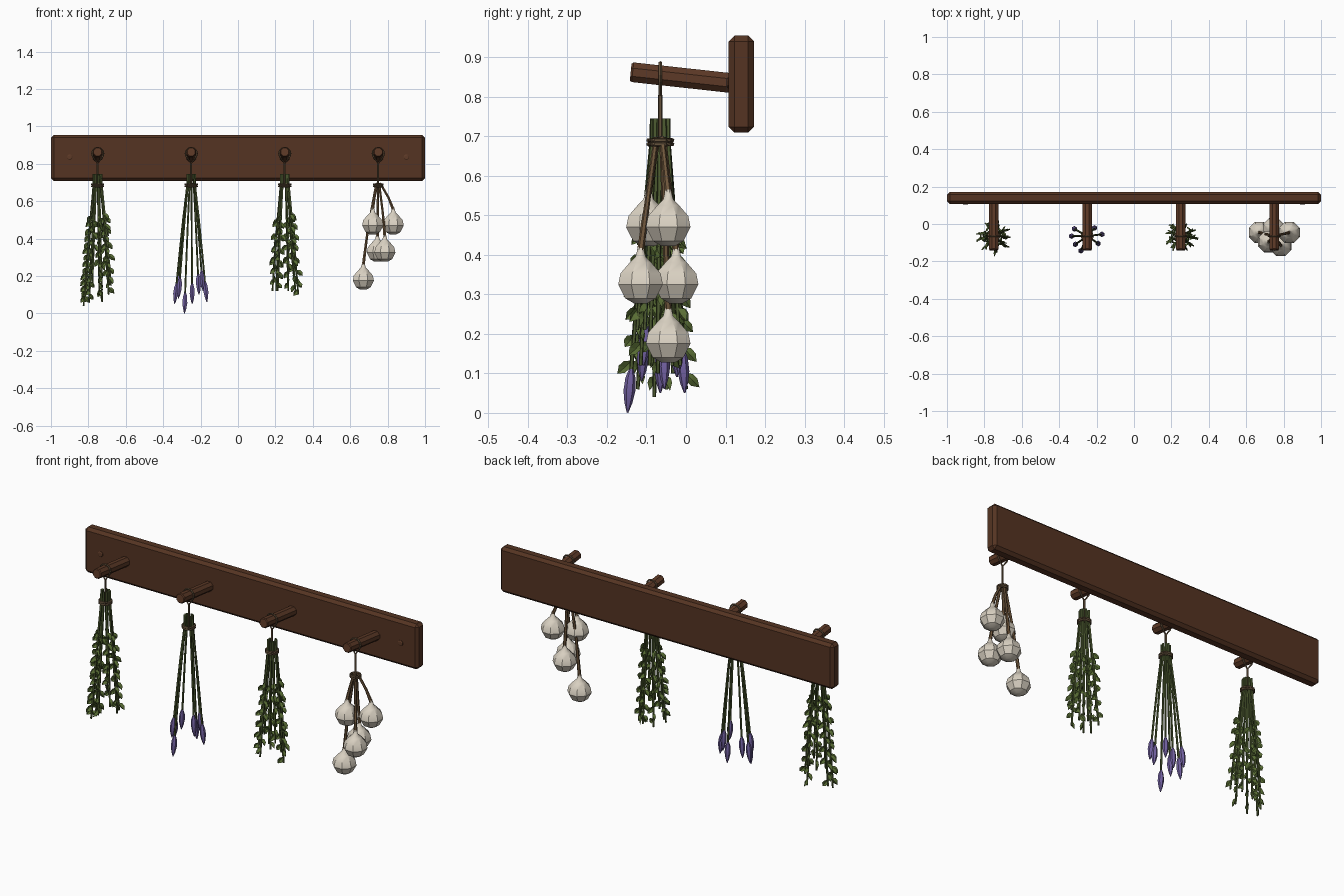
import bpy, bmesh, math, random
from mathutils import Vector

random.seed(4)
cube = bpy.data.objects.get("Cube")
if cube:
    bpy.data.objects.remove(cube, do_unlink=True)


def material(name, *rgb):
    m = bpy.data.materials.new(name)
    m.use_nodes = True
    m.diffuse_color = (*rgb, 1)
    m.node_tree.nodes["Principled BSDF"].inputs["Base Color"].default_value = (*rgb, 1)
    return m


WOOD = material("dark wood", 0.09, 0.034, 0.016)
PEG = material("peg wood", 0.11, 0.042, 0.02)
TWINE = material("twine", 0.13, 0.085, 0.045)
STEM = material("stem green", 0.075, 0.105, 0.03)
LEAF = material("leaf green", 0.10, 0.155, 0.035)
PURPLE = material("lavender purple", 0.17, 0.12, 0.36)
GARLIC = material("garlic cream", 0.70, 0.64, 0.54)
STRAW = material("dry stalk", 0.16, 0.095, 0.045)


def finish(name, bm, mat, smooth=None):
    bmesh.ops.recalc_face_normals(bm, faces=bm.faces)
    me = bpy.data.meshes.new(name)
    bm.to_mesh(me)
    bm.free()
    me.materials.append(mat)
    ob = bpy.data.objects.new(name, me)
    bpy.context.collection.objects.link(ob)
    if smooth:
        bpy.ops.object.select_all(action='DESELECT')
        ob.select_set(True)
        bpy.context.view_layer.objects.active = ob
        bpy.ops.object.shade_smooth_by_angle(angle=math.radians(smooth))
    return ob


def tube(bm, pts, radii, sides=6, closed=False):
    """Sweep a polygon along a path, with one radius or one per point."""
    pts = [Vector(p) for p in pts]
    n = len(pts)
    if not isinstance(radii, (list, tuple)):
        radii = [radii] * n
    rings = []
    for i, p in enumerate(pts):
        if closed:
            d = pts[(i + 1) % n] - pts[i - 1]
        else:
            d = pts[min(i + 1, n - 1)] - pts[max(i - 1, 0)]
        d.normalize()
        ref = Vector((0, 1, 0)) if abs(d.y) < 0.8 else Vector((0, 0, 1))
        u = d.cross(ref).normalized()
        v = d.cross(u)
        ring = []
        for k in range(sides):
            a = math.tau * (k + 0.5) / sides
            ring.append(bm.verts.new(p + radii[i] * (u * math.cos(a) + v * math.sin(a))))
        rings.append(ring)
    for i in range(n if closed else n - 1):
        a, b = rings[i], rings[(i + 1) % n]
        for k in range(sides):
            j = (k + 1) % sides
            bm.faces.new((a[k], a[j], b[j], b[k]))
    if not closed:
        bm.faces.new(rings[0])
        bm.faces.new(rings[-1])


def leaf(bm, base, direction, side, length, width):
    """Folded almond leaf lying in the plane of direction and side."""
    fold = direction.cross(side) * width * 0.2
    tip = bm.verts.new(base + direction * length)
    root = bm.verts.new(base)
    mid = bm.verts.new(base + direction * length * 0.5 - fold)
    for s in (-1, 1):
        a = bm.verts.new(base + direction * length * 0.3 + side * s * width * 0.45 + fold)
        b = bm.verts.new(base + direction * length * 0.65 + side * s * width * 0.45 + fold)
        bm.faces.new((root, a, mid))
        bm.faces.new((a, b, mid))
        bm.faces.new((b, tip, mid))


HANG_Y, TOP, TIE = -0.065, 0.745, 0.685


def stem_path(cx, dx, dy, end):
    """Path through the tie that fans out to an end offset."""
    r = math.hypot(dx, dy)
    ux, uy = dx / r, dy / r
    path = [(cx + ux * 0.02, HANG_Y + uy * 0.02, TOP),
            (cx + ux * 0.021, HANG_Y + uy * 0.021, TIE)]
    for t in (0.35, 0.7, 1):
        q = 0.021 + (r - 0.021) * t ** 0.9
        path.append((cx + ux * q, HANG_Y + uy * q, TIE + (end - TIE) * t))
    return [Vector(p) for p in path]


# Back board with chamfered edges
bm = bmesh.new()
bmesh.ops.create_cube(bm, size=1)
for v in bm.verts:
    v.co = Vector((v.co.x * 2, 0.14 + v.co.y * 0.064, 0.832 + v.co.z * 0.246))
bmesh.ops.bevel(bm, geom=bm.edges[:], offset=0.015, segments=1, affect='EDGES')
finish("back_board", bm, WOOD)

# Screw plugs
for side, x in (("right", -0.9), ("left", 0.9)):
    bm = bmesh.new()
    tube(bm, [(x, 0.12, 0.835), (x, 0.106, 0.835), (x, 0.103, 0.835)],
         [0.015, 0.015, 0.01], 8)
    finish("screw_plug_" + side, bm, PEG)

# Pegs with their hanging loops and ties
for i, x in enumerate((-0.75, -0.25, 0.25, 0.75)):
    bm = bmesh.new()
    tube(bm, [(x, 0.13, 0.833), (x, -0.135, 0.862), (x, -0.14, 0.8625)],
         [0.027, 0.027, 0.023], 8)
    finish(f"peg_{i + 1}", bm, PEG)

    bm = bmesh.new()
    loop = [(x + 0.031 * math.cos(a), HANG_Y, 0.855 + 0.031 * math.sin(a))
            for a in (math.radians(-30 + 30 * k) for k in range(9))]
    tube(bm, loop + [(x, HANG_Y, 0.80)], 0.0045, 5, True)
    tube(bm, [(x, HANG_Y, 0.805), (x, HANG_Y, TIE)], 0.0055, 5)
    ring_r = 0.024 if x > 0.5 else 0.03
    for z in (TIE - 0.005, TIE + 0.005):
        tube(bm, [(x + ring_r * math.cos(a), HANG_Y + ring_r * math.sin(a), z)
                  for a in (math.tau * k / 12 for k in range(12))], 0.006, 5, True)
    finish(f"twine_{i + 1}", bm, TWINE)


# Leafy herb bunches
def herb_bunch(name, cx, low, spread, count):
    stems, leaves = bmesh.new(), bmesh.new()
    for k in range(count):
        a = math.tau * (k + random.uniform(-0.2, 0.2)) / count
        r = spread * random.uniform(0.75, 1.0)
        end = low + random.choice((0, 0.02, 0.06, 0.11))
        path = stem_path(cx, r * math.cos(a), r * 0.85 * math.sin(a), end)
        tube(stems, path, [0.007, 0.007, 0.006, 0.006, 0.005], 5)
        z, flip = random.uniform(0.49, 0.54), 1
        while z > end + 0.03:
            seg = next(j for j in range(4) if path[j + 1].z <= z)
            p, q = path[seg], path[seg + 1]
            base = p.lerp(q, (p.z - z) / (p.z - q.z))
            b = a + random.uniform(-0.5, 0.5) + (0 if flip > 0 else 2.2 * random.choice((-1, 1)))
            out = Vector((math.cos(b), math.sin(b), 0))
            tilt = random.uniform(0.7, 1.4)
            d = (out * 0.8 - Vector((0, 0, tilt))).normalized()
            across = Vector((-math.sin(b), math.cos(b), 0)).cross(d).normalized()
            leaf(leaves, base, d, across, random.uniform(0.038, 0.052), 0.027)
            z -= random.uniform(0.026, 0.04)
            flip = -flip
    finish(name + "_stems", stems, STEM)
    finish(name + "_leaves", leaves, LEAF)


herb_bunch("long_herb", -0.75, 0.04, 0.092, 9)
herb_bunch("short_herb", 0.25, 0.10, 0.078, 9)

# Lavender bunch: offset from the peg and height of each flower tip
stems, flowers = bmesh.new(), bmesh.new()
for dx, dy, tip in ((-0.085, 0, 0.05), (-0.07, 0.04, 0.09), (-0.035, -0.08, 0),
                    (-0.065, -0.045, 0.08), (0.005, 0.06, 0.05), (0.04, 0.045, 0.1),
                    (0.06, -0.04, 0.12), (0.08, 0.01, 0.06)):
    path = stem_path(-0.25, dx * 0.93, dy * 0.93, tip + 0.1)
    tube(stems, path, 0.0055, 5)
    d = (path[-1] - path[-2]).normalized()
    tube(flowers, [path[-1] + d * s for s in (-0.012, 0.012, 0.045, 0.075, 0.1)],
         [0.005, 0.013, 0.015, 0.01, 0.002], 6)
finish("lavender_stems", stems, STEM)
finish("lavender_flowers", flowers, PURPLE, 30)

# Garlic string: centre of each bulb
bulbs, stalks = bmesh.new(), bmesh.new()
for x, y, z in ((0.72, -0.095, 0.48), (0.83, -0.045, 0.48), (0.785, -0.115, 0.335),
                (0.745, -0.025, 0.335), (0.67, -0.045, 0.185)):
    c = Vector((x, y, z))
    levels = (-0.058, -0.045, -0.01, 0.018, 0.045, 0.06, 0.085)
    tube(bulbs, [c + Vector((0, 0, h)) for h in levels],
         [0.018, 0.042, 0.061, 0.055, 0.03, 0.014, 0.007], 8)
    top = c + Vector((0, 0, 0.075))
    knot = Vector((0.75 + (x - 0.75) * 0.12, HANG_Y + (y - HANG_Y) * 0.2, TIE + 0.012))
    bend = top.lerp(knot, 0.45) + Vector(((x - 0.75) * 0.08, 0, 0))
    tube(stalks, [top, bend, knot], [0.009, 0.007, 0.007], 6)
finish("garlic_bulbs", bulbs, GARLIC, 32)
finish("garlic_stalks", stalks, STRAW)
